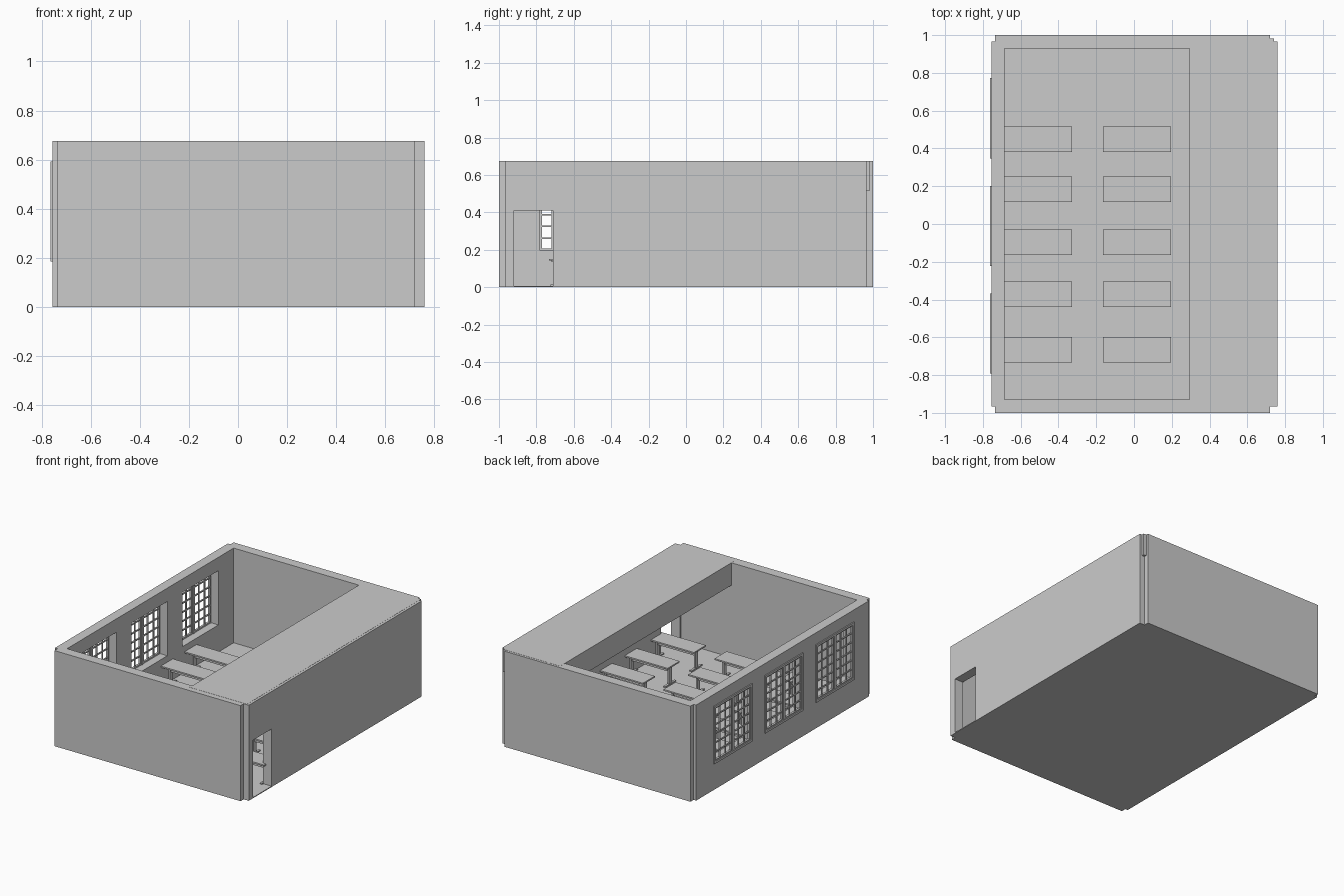
import bpy, bmesh

if "Cube" in bpy.data.objects:
    bpy.data.objects.remove(bpy.data.objects["Cube"])


def prism(bm, outline, z0, z1):
    verts = [bm.verts.new((x, y, z0)) for x, y in outline]
    face = bm.faces.new(verts)
    top = bmesh.ops.extrude_face_region(bm, geom=[face])["geom"]
    bmesh.ops.translate(bm, vec=(0, 0, z1 - z0),
                        verts=[v for v in top if isinstance(v, bmesh.types.BMVert)])


def finish(bm, name):
    bmesh.ops.recalc_face_normals(bm, faces=bm.faces)
    mesh = bpy.data.meshes.new(name)
    bm.to_mesh(mesh)
    bm.free()
    ob = bpy.data.objects.new(name, mesh)
    bpy.context.collection.objects.link(ob)
    return ob


def boxes(name, specs):
    """One object from (x0, x1, y0, y1, z0, z1) boxes."""
    bm = bmesh.new()
    for x0, x1, y0, y1, z0, z1 in specs:
        prism(bm, [(x0, y0), (x1, y0), (x1, y1), (x0, y1)], z0, z1)
    return finish(bm, name)


def cut(ob, spec):
    cutter = boxes("cutter", [spec])
    cutter.hide_render = True
    mod = ob.modifiers.new("cut", "BOOLEAN")
    mod.operation, mod.solver, mod.object = "DIFFERENCE", "EXACT", cutter
    bpy.context.view_layer.objects.active = ob
    bpy.ops.object.modifier_apply(modifier=mod.name)
    bpy.data.objects.remove(cutter)


FLOOR, H = 0.006, 0.675
WINDOW_Y = (-0.58, -0.01, 0.56)
W0, W1 = 0.197, 0.58          # window opening heights
HALF = 0.2                    # half window width

# Floor and walls, with notched outer corners
bm = bmesh.new()
prism(bm, [(-0.735, -1), (0.72, -1), (0.72, -0.965), (0.76, -0.965),
           (0.76, 0.965), (0.72, 0.965), (0.72, 1), (-0.735, 1),
           (-0.735, 0.965), (-0.755, 0.965), (-0.755, -0.965), (-0.735, -0.965)], 0, H)
shell = finish(bm, "room_walls")
cut(shell, (-0.685, 0.692, -0.93, 0.93, FLOOR, 1))
cut(shell, (0.6, 0.9, -0.92, -0.71, FLOOR, 0.41))
for y in WINDOW_Y:
    cut(shell, (-0.9, -0.6, y - HALF, y + HALF, W0, W1))

# Ceiling block over the door side
boxes("ceiling_block", [(0.295, 0.742, -0.96, 0.983, 0.517, H + 0.001)])

# Windows: outer trim and two glazed leaves of 3 x 6 panes
for i, yc in enumerate(WINDOW_Y):
    a, b, t = yc - HALF, yc + HALF, 0.012
    xo, xi = -0.763, -0.75
    boxes(f"window_trim_{i + 1}", [
        (xo, xi, a - t, a + 0.004, W0 - t, W1 + t), (xo, xi, b - 0.004, b + t, W0 - t, W1 + t),
        (xo, xi, a, b, W0 - t, W0 + 0.004), (xo, xi, a, b, W1 - 0.004, W1 + t)])
    bars = [(-0.76, -0.738, yc - 0.008, yc + 0.008, W0, W1)]
    for l0, l1 in ((a, yc - 0.008), (yc + 0.008, b)):
        f = 0.011
        bars += [(-0.757, -0.742, l0, l0 + f, W0, W1), (-0.757, -0.742, l1 - f, l1, W0, W1),
                 (-0.757, -0.742, l0, l1, W0, W0 + f), (-0.757, -0.742, l0, l1, W1 - f, W1)]
        for k in (1, 2):
            y = l0 + (l1 - l0) * k / 3
            bars.append((-0.754, -0.745, y - 0.004, y + 0.004, W0, W1))
        for k in range(1, 6):
            z = W0 + (W1 - W0) * k / 6
            bars.append((-0.754, -0.745, l0, l1, z - 0.004, z + 0.004))
    boxes(f"window_leaves_{i + 1}", bars)

# Desks: top, end posts, feet and stretcher, in three columns of five
parts = [(-0.18, 0.18, -0.067, 0.067, 0.142, 0.152),
         (-0.15, 0.15, -0.004, 0.004, 0.095, 0.115)]
for s in (-1, 1):
    x = s * 0.15
    parts += [(x - 0.006, x + 0.006, -0.015, 0.015, FLOOR, 0.142),
              (x - 0.008, x + 0.008, -0.06, 0.06, FLOOR, 0.014),
              (x - 0.007, x + 0.007, -0.055, 0.055, 0.134, 0.142)]
desk = boxes("desk", parts)
for col, x in enumerate((-0.507, 0.016, 0.537)):
    for row, y in enumerate((-0.665, -0.372, -0.096, 0.184, 0.449)):
        ob = desk if col == row == 0 else desk.copy()
        if ob is not desk:
            bpy.context.collection.objects.link(ob)
        ob.location = (x, y, 0)
        ob.name = f"desk_{col + 1}_{row + 1}"
